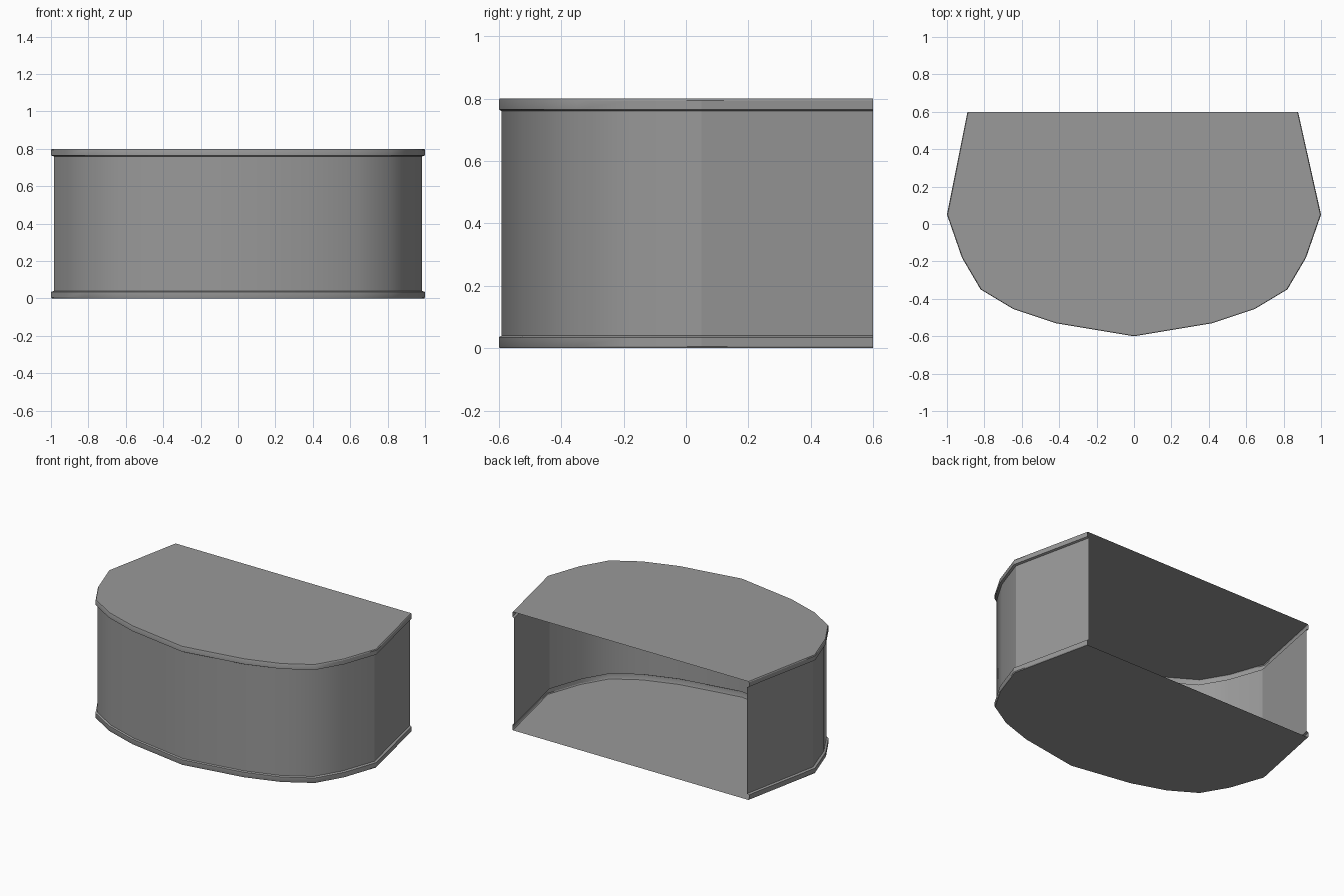
import bpy
import bmesh
import math

cube = bpy.data.objects.get("Cube")
if cube:
    bpy.data.objects.remove(cube, do_unlink=True)

# One plain grey for the whole shell
grey = bpy.data.materials.new("plain_grey")
grey.use_nodes = True
colour = (0.32, 0.32, 0.32, 1)
grey.diffuse_color = colour
grey.node_tree.nodes["Principled BSDF"].inputs["Base Color"].default_value = colour

HEIGHT, BACK = 0.8, 0.6
# Plan outline of the bowed front, from centre to side, then mirrored
half = [(0.42, -0.53), (0.645, -0.455), (0.82, -0.35), (0.92, -0.18), (1.0, 0.05)]
outline = ([(-0.89, BACK)] + [(-x, y) for x, y in reversed(half)]
           + [(0, -0.6)] + half + [(0.877, BACK)])


def ring(bm, scale, z):
    """Outline scaled inwards, keeping the open back in one plane."""
    return [bm.verts.new((x * scale, y if y == BACK else y * scale, z))
            for x, y in outline]


def build(name, profile, cap=None):
    """Sweep a (scale, height) profile round the outline, optionally capped."""
    bm = bmesh.new()
    rings = [ring(bm, s, z) for s, z in profile]
    for a, b in zip(rings, rings[1:]):
        for i in range(len(outline) - 1):
            bm.faces.new((a[i], a[i + 1], b[i + 1], b[i]))
    if cap == "bottom":
        bm.faces.new(list(reversed(rings[0])))
    elif cap == "top":
        bm.faces.new(rings[-1])
    mesh = bpy.data.meshes.new(name)
    bm.to_mesh(mesh)
    bm.free()
    mesh.materials.append(grey)
    obj = bpy.data.objects.new(name, mesh)
    bpy.context.collection.objects.link(obj)
    bpy.ops.object.select_all(action="DESELECT")
    obj.select_set(True)
    bpy.context.view_layer.objects.active = obj
    bpy.ops.object.shade_smooth_by_angle(angle=math.radians(29))
    return obj


# Projecting rim, written upwards from the outer flat face
rim = [(0.996, 0), (1, 0.006), (1, 0.035), (0.985, 0.04)]
build("bottom_panel", rim, "bottom")
build("top_panel", [(s, HEIGHT - z) for s, z in reversed(rim)], "top")

# Thin curved wall, open at the back
build("curved_wall", [(0.985, 0.04), (0.985, HEIGHT - 0.04)])
